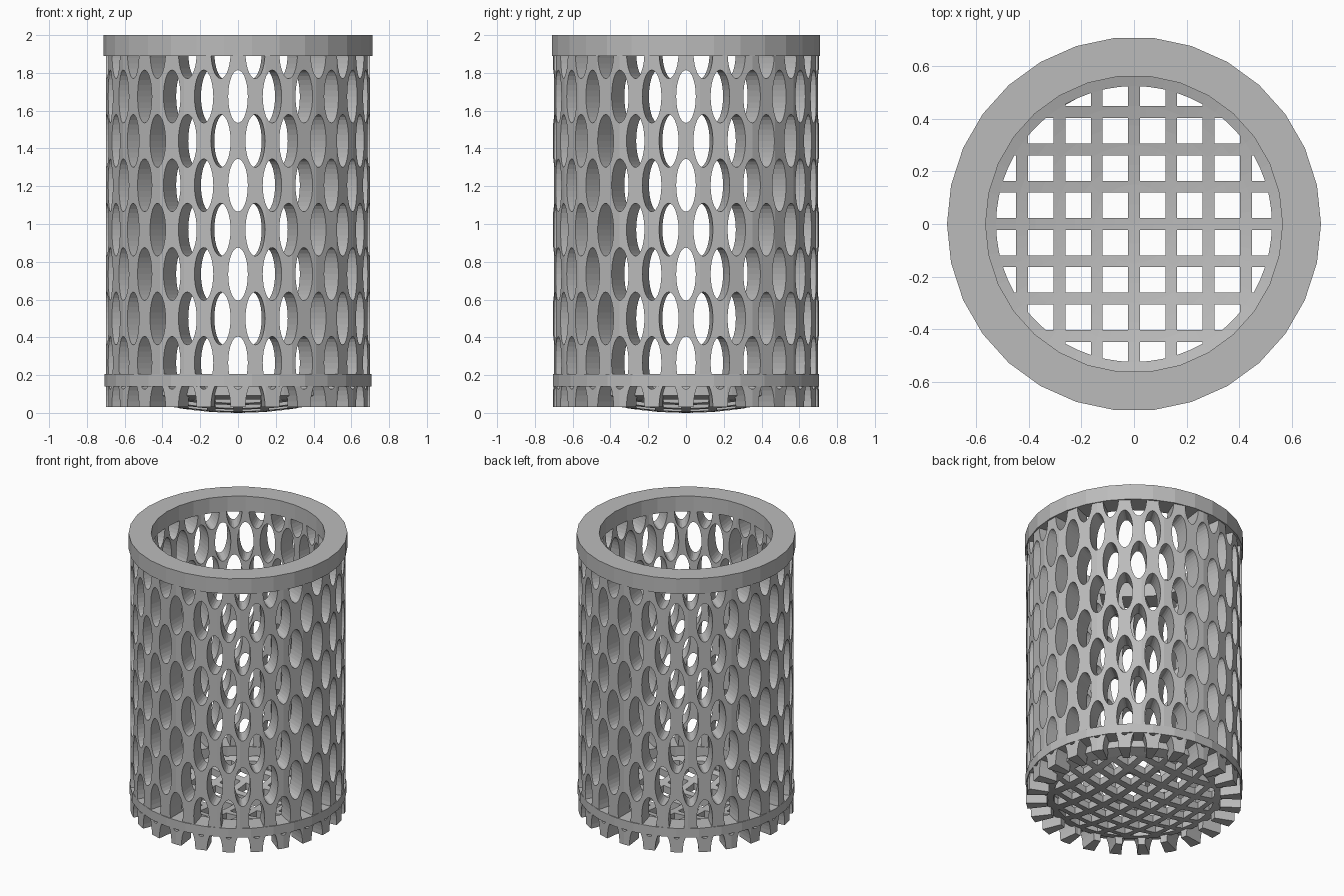
import bpy, bmesh
from math import sin, cos, pi
from mathutils import Matrix

old = bpy.data.objects.get("Cube")
if old:
    bpy.data.objects.remove(old)

SIDES = 30
OUTER, INNER = 0.703, 0.568

grey = bpy.data.materials.new("mid_grey")
grey.use_nodes = True
GREY = (0.5, 0.5, 0.5, 1)
grey.diffuse_color = GREY
grey.node_tree.nodes["Principled BSDF"].inputs["Base Color"].default_value = GREY


def finish(bm, name):
    bmesh.ops.remove_doubles(bm, verts=bm.verts, dist=1e-5)
    bmesh.ops.recalc_face_normals(bm, faces=bm.faces)
    mesh = bpy.data.meshes.new(name)
    bm.to_mesh(mesh)
    bm.free()
    mesh.materials.append(grey)
    obj = bpy.data.objects.new(name, mesh)
    bpy.context.scene.collection.objects.link(obj)
    return obj


def lathe(name, profile, sides=SIDES, turn=0.0):
    """Revolve a closed (radius, height) outline around z."""
    bm = bmesh.new()
    rings = []
    for s in range(sides):
        a = 2 * pi * s / sides + turn
        rings.append([bm.verts.new((r * cos(a), r * sin(a), z)) for r, z in profile])
    for s in range(sides):
        a, b = rings[s], rings[(s + 1) % sides]
        for k in range(len(profile)):
            n = (k + 1) % len(profile)
            if profile[k][0] == 0 and profile[n][0] == 0:
                continue
            if profile[k][0] == 0:
                bm.faces.new((a[k], b[n], a[n]))
            elif profile[n][0] == 0:
                bm.faces.new((a[k], b[k], a[n]))
            else:
                bm.faces.new((a[k], b[k], b[n], a[n]))
    return finish(bm, name)


def tube(name, r_in, r_out, z0, z1, turn=0.0):
    return lathe(name, [(r_in, z0), (r_out, z0), (r_out, z1), (r_in, z1)], turn=turn)


def boolean(target, cutter, operation):
    cutter.hide_render = True
    mod = target.modifiers.new("cut", 'BOOLEAN')
    mod.object, mod.operation, mod.solver = cutter, operation, 'EXACT'
    bpy.context.view_layer.objects.active = target
    bpy.ops.object.modifier_apply(modifier=mod.name)
    bpy.data.objects.remove(cutter)


# Wall pierced by staggered rows of upright ovals; the lowest row leaves teeth
wall = tube("perforated_wall", INNER, OUTER, 0.03, 1.9, turn=pi / SIDES)
bm = bmesh.new()
PER_ROW = 24
for row in range(9):
    for i in range(PER_ROW):
        angle = 2 * pi * (i + (0.5 if row % 2 == 0 else 0)) / PER_ROW
        place = (Matrix.Rotation(angle, 4, 'Z')
                 @ Matrix.Translation((0.65, 0, 0.03 + 0.235 * row))
                 @ Matrix.Diagonal((1, 0.052, 0.14, 1))
                 @ Matrix.Rotation(pi / 2, 4, 'Y'))
        bmesh.ops.create_cone(bm, cap_ends=True, segments=28, radius1=1,
                              radius2=1, depth=0.3, matrix=place)
boolean(wall, finish(bm, "oval_cutter"), 'DIFFERENCE')

# Rim collar and the lower band that closes the wall above the teeth
tube("top_rim", INNER - 0.003, 0.712, 1.89, 2.0)
tube("lower_band", INNER - 0.003, 0.707, 0.14, 0.205)

# Shallow bowl-shaped floor with a square grid of openings
STEPS = 8
radii = [0.6 * k / STEPS for k in range(STEPS + 1)]
under = [(r, r * r / 3.9) for r in radii]
upper = [(r, z + 0.05) for r, z in reversed(under)]
floor = lathe("grid_floor", under + upper, sides=60)

PITCH, OPENING = 0.142, 0.097
bm = bmesh.new()
for i in range(-4, 4):
    for j in range(-4, 4):
        place = (Matrix.Translation(((i + 0.5) * PITCH, (j + 0.5) * PITCH, 0.1))
                 @ Matrix.Diagonal((OPENING, OPENING, 0.6, 1)))
        bmesh.ops.create_cube(bm, size=1, matrix=place)
openings = finish(bm, "opening_cutter")
bm = bmesh.new()
bmesh.ops.create_cone(bm, cap_ends=True, segments=60, radius1=0.525, radius2=0.525,
                      depth=0.5, matrix=Matrix.Translation((0, 0, 0.1)))
boolean(openings, finish(bm, "opening_limit"), 'INTERSECT')
boolean(floor, openings, 'DIFFERENCE')
